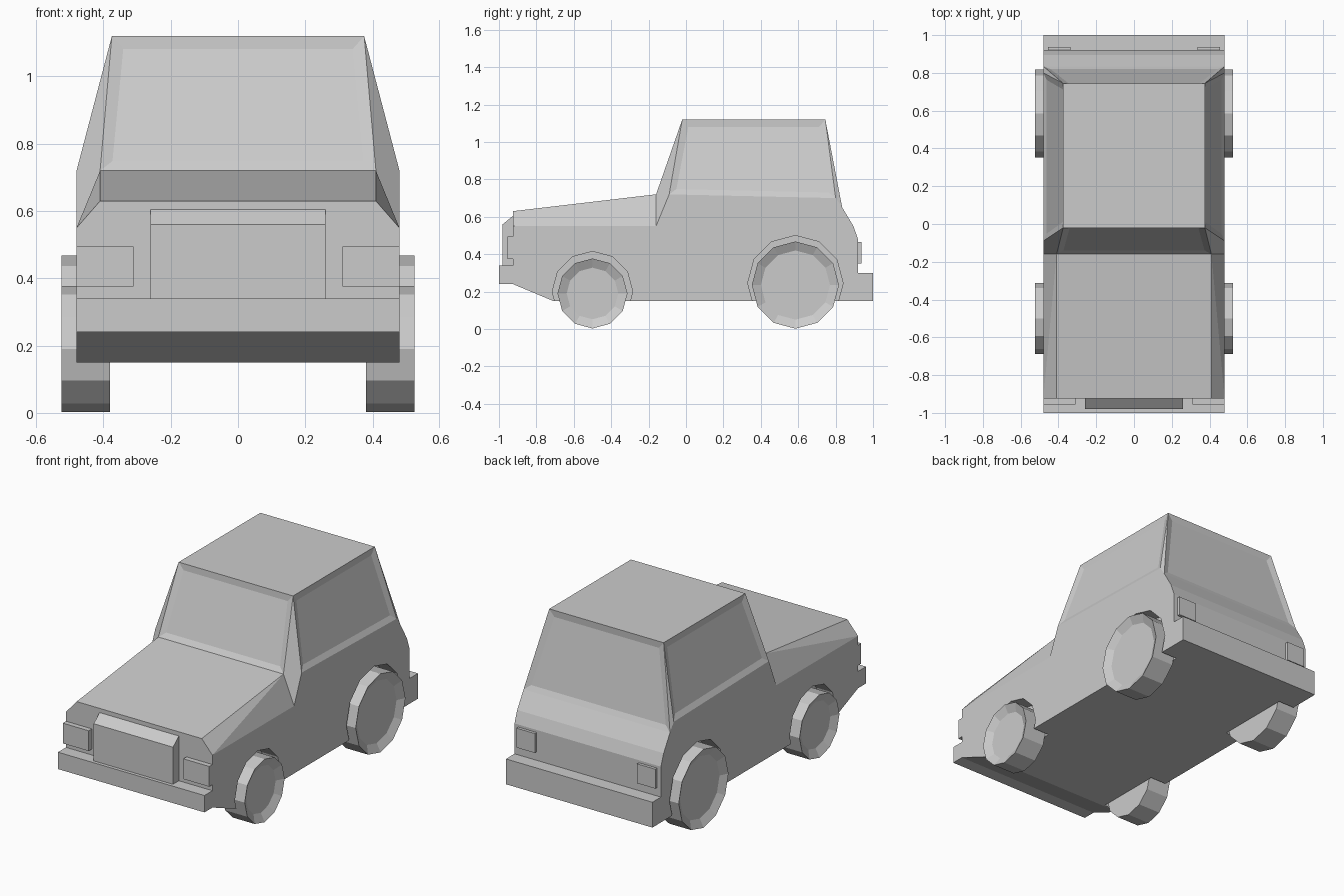
import bpy, bmesh, math
from mathutils import Matrix, Vector

cube = bpy.data.objects.get("Cube")
if cube:
    bpy.data.objects.remove(cube, do_unlink=True)

GREY = (0.6, 0.6, 0.6, 1)
paint = bpy.data.materials.new("plain_grey")
paint.use_nodes = True
paint.diffuse_color = GREY
paint.node_tree.nodes["Principled BSDF"].inputs["Base Color"].default_value = GREY


def finish(bm, name):
    """Turn a bmesh into a flat shaded object."""
    bmesh.ops.recalc_face_normals(bm, faces=bm.faces)
    mesh = bpy.data.meshes.new(name)
    bm.to_mesh(mesh)
    bm.free()
    mesh.materials.append(paint)
    obj = bpy.data.objects.new(name, mesh)
    bpy.context.collection.objects.link(obj)
    return obj


def prism(name, profile, x0, x1):
    """Extrude a (y, z) outline from x0 to x1."""
    bm = bmesh.new()
    face = bm.faces.new([bm.verts.new((x0, y, z)) for y, z in profile])
    new = bmesh.ops.extrude_face_region(bm, geom=[face])["geom"]
    verts = [v for v in new if isinstance(v, bmesh.types.BMVert)]
    bmesh.ops.translate(bm, verts=verts, vec=(x1 - x0, 0, 0))
    return finish(bm, name)


def hull(points):
    """Convex solid from points on the left, mirrored to the right."""
    bm = bmesh.new()
    for x, y, z in points:
        bm.verts.new((x, y, z))
        bm.verts.new((-x, y, z))
    bmesh.ops.convex_hull(bm, input=bm.verts)
    bmesh.ops.dissolve_limit(bm, angle_limit=math.radians(4),
                             verts=bm.verts, edges=bm.edges)
    bmesh.ops.recalc_face_normals(bm, faces=bm.faces)
    return bm


def disc(radius, x0, x1, y, z):
    """Twelve sided cylinder along x with a corner at the bottom."""
    bm = bmesh.new()
    turn = Matrix.Translation(((x0 + x1) / 2, y, z)) @ Matrix.Rotation(math.pi / 2, 4, "Y")
    bmesh.ops.create_cone(bm, cap_ends=True, segments=12, radius1=radius,
                          radius2=radius, depth=x1 - x0, matrix=turn)
    low = min(bm.verts, key=lambda v: v.co.z).co
    tilt = math.atan2(low.y - y, z - low.z)
    bmesh.ops.rotate(bm, verts=bm.verts, cent=(0, y, z),
                     matrix=Matrix.Rotation(-tilt, 3, "X"))
    return bm


# Lower body with both bumpers
W = 0.48
body = prism("body", [
    (-1, 0.24), (-0.925, 0.24), (-0.71, 0.15), (1, 0.15), (1, 0.3), (0.92, 0.3),
    (0.92, 0.48), (0.895, 0.55), (0.835, 0.65), (0.8, 0.7), (-0.09, 0.72),
    (-0.16, 0.55), (-0.925, 0.55), (-0.925, 0.34), (-1, 0.34)], -W, W)

# Hood with sloping shoulders
finish(hull([(W, -0.925, 0.55), (W, -0.16, 0.55),
             (0.41, -0.925, 0.63), (0.41, -0.16, 0.72)]), "hood")

# Cabin with shallow recessed windows
cabin = hull([(W, -0.16, 0.55), (0.41, -0.16, 0.72), (W, -0.09, 0.72), (W, 0.8, 0.7),
              (W, 0.835, 0.65), (0.375, -0.02, 1.12), (0.375, 0.745, 1.12)])
for face in list(cabin.faces):
    if face.calc_area() > 0.15 and 0.05 < face.normal.z < 0.6:
        bmesh.ops.inset_individual(cabin, faces=[face], thickness=0.05, depth=-0.01)
finish(cabin, "cabin")

# Grille with a sloping top
prism("grille", [(-0.92, 0.34), (-0.98, 0.34), (-0.98, 0.56), (-0.925, 0.605),
                 (-0.92, 0.605)], -0.26, 0.26)

# Wheels, arches and lamps on both sides
for side, s in (("left", 1), ("right", -1)):
    for end, y, z, radius, hub, arch in (("front", -0.5, 0.19, 0.187, 0.138, 0.215),
                                         ("rear", 0.585, 0.235, 0.233, 0.185, 0.255)):
        cutter = finish(disc(arch, *sorted((s * 0.375, s * 0.6)), y, z + 0.01),
                        f"{end}_{side}_arch_cutter")
        cutter.hide_render = True
        cutter.hide_viewport = True
        cut = body.modifiers.new(f"{end}_{side}_arch", "BOOLEAN")
        cut.operation = "DIFFERENCE"
        cut.solver = "EXACT"
        cut.object = cutter

        bm = disc(radius, *sorted((s * 0.38, s * 0.525)), y, z)
        cap = max(bm.faces, key=lambda f: s * f.calc_center_median().x)
        bmesh.ops.inset_individual(bm, faces=[cap], thickness=radius - hub)
        bmesh.ops.translate(bm, verts=cap.verts, vec=Vector((-s * 0.025, 0, 0)))
        finish(bm, f"{end}_{side}_wheel")

    for name, x0, x1, y0, y1, z0, z1 in (
            ("headlight", 0.31, W, -0.955, -0.92, 0.375, 0.495),
            ("tail_light", 0.335, 0.455, 0.91, 0.937, 0.35, 0.465)):
        prism(f"{side}_{name}", [(y0, z0), (y1, z0), (y1, z1), (y0, z1)], s * x0, s * x1)
